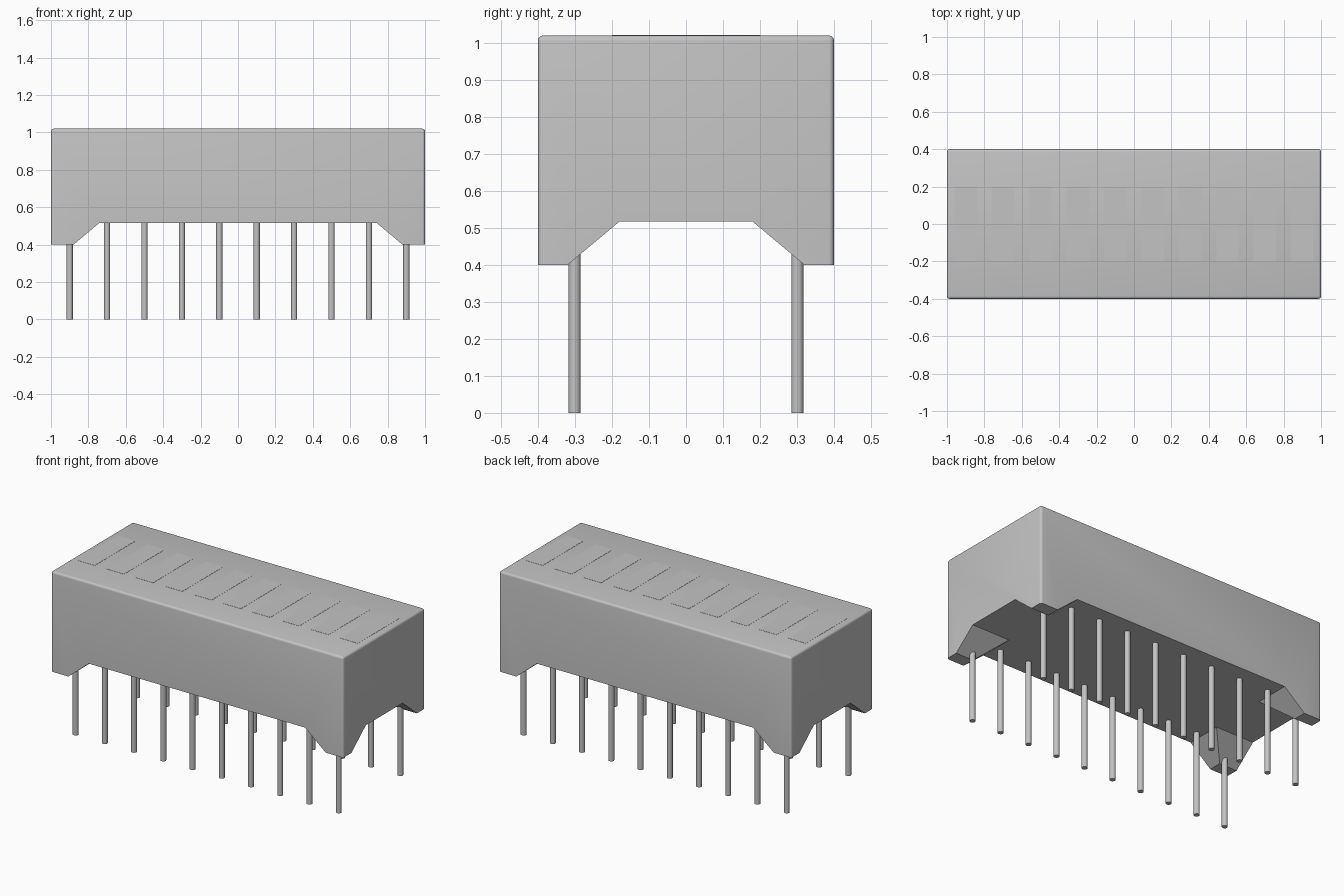
import bpy
import bmesh
from mathutils import Vector

cube = bpy.data.objects.get("Cube")
if cube:
    bpy.data.objects.remove(cube, do_unlink=True)

TOP, FOOT, UNDER = 1.02, 0.4, 0.517    # body top, foot bottom, recessed underside
PINS, PITCH, ROW = 10, 0.2, 0.301      # pin count, spacing and row offset

grey = bpy.data.materials.new("plain grey")
grey.use_nodes = True
grey.diffuse_color = (0.55, 0.55, 0.55, 1)
grey.node_tree.nodes["Principled BSDF"].inputs["Base Color"].default_value = grey.diffuse_color


def make_object(name, bm):
    bmesh.ops.recalc_face_normals(bm, faces=bm.faces)
    mesh = bpy.data.meshes.new(name)
    bm.to_mesh(mesh)
    bm.free()
    mesh.materials.append(grey)
    obj = bpy.data.objects.new(name, mesh)
    bpy.context.collection.objects.link(obj)
    return obj


def activate(obj):
    bpy.ops.object.select_all(action='DESELECT')
    obj.select_set(True)
    bpy.context.view_layer.objects.active = obj


def box(name, low, high):
    low, high = Vector(low), Vector(high)
    bm = bmesh.new()
    bmesh.ops.create_cube(bm, size=1)
    bmesh.ops.scale(bm, vec=high - low, verts=bm.verts)
    bmesh.ops.translate(bm, vec=(low + high) / 2, verts=bm.verts)
    return make_object(name, bm)


def slot(name, across, wide, narrow):
    """Trapezoid prism running across the whole body; across is 0 for x, 1 for y."""
    drop = 0.05
    flare = wide + (wide - narrow) * drop / (UNDER - FOOT)
    profile = [(-flare, FOOT - drop), (flare, FOOT - drop), (narrow, UNDER), (-narrow, UNDER)]
    bm = bmesh.new()
    ends = [bm.faces.new([bm.verts.new((a, -2, z) if across == 0 else (-2, a, z))
                          for a, z in profile])]
    grown = bmesh.ops.extrude_face_region(bm, geom=ends, use_keep_orig=True)
    verts = [g for g in grown["geom"] if isinstance(g, bmesh.types.BMVert)]
    bmesh.ops.translate(bm, verts=verts, vec=(0, 4, 0) if across == 0 else (4, 0, 0))
    obj = make_object(name, bm)
    obj.hide_render = True
    return obj


# Body with rounded top and upright edges
body = box("body", (-1, -0.4, FOOT), (1, 0.4, TOP))
bm = bmesh.new()
bm.from_mesh(body.data)
edges = [e for e in bm.edges if max(v.co.z for v in e.verts) > FOOT + 0.1]
bmesh.ops.bevel(bm, geom=edges, offset=0.014, segments=4, profile=0.5, affect='EDGES')
bm.to_mesh(body.data)
bm.free()

# Two crossing slots leave a tapered foot at each corner
for cutter in (slot("long_slot", 1, 0.32, 0.18), slot("cross_slot", 0, 0.88, 0.74)):
    mod = body.modifiers.new("cut", 'BOOLEAN')
    mod.operation, mod.solver, mod.object = 'DIFFERENCE', 'EXACT', cutter
    activate(body)
    bpy.ops.object.modifier_apply(modifier=mod.name)
    bpy.data.objects.remove(cutter, do_unlink=True)
activate(body)
bpy.ops.object.shade_smooth_by_angle(angle=0.5)

# Light bars almost flush with the top, and two rows of round pins
for i in range(PINS):
    x = (i - (PINS - 1) / 2) * PITCH
    box(f"light_bar_{i + 1}", (x - 0.06, -0.2, TOP - 0.005), (x + 0.06, 0.2, TOP + 0.001))
    for side, y in (("front", -ROW), ("back", ROW)):
        bm = bmesh.new()
        bmesh.ops.create_cone(bm, cap_ends=True, segments=20, radius1=0.0165,
                              radius2=0.0165, depth=UNDER + 0.01)
        bmesh.ops.translate(bm, verts=bm.verts, vec=(x, y, (UNDER + 0.01) / 2))
        activate(make_object(f"{side}_pin_{i + 1}", bm))
        bpy.ops.object.shade_smooth_by_angle(angle=0.6)
